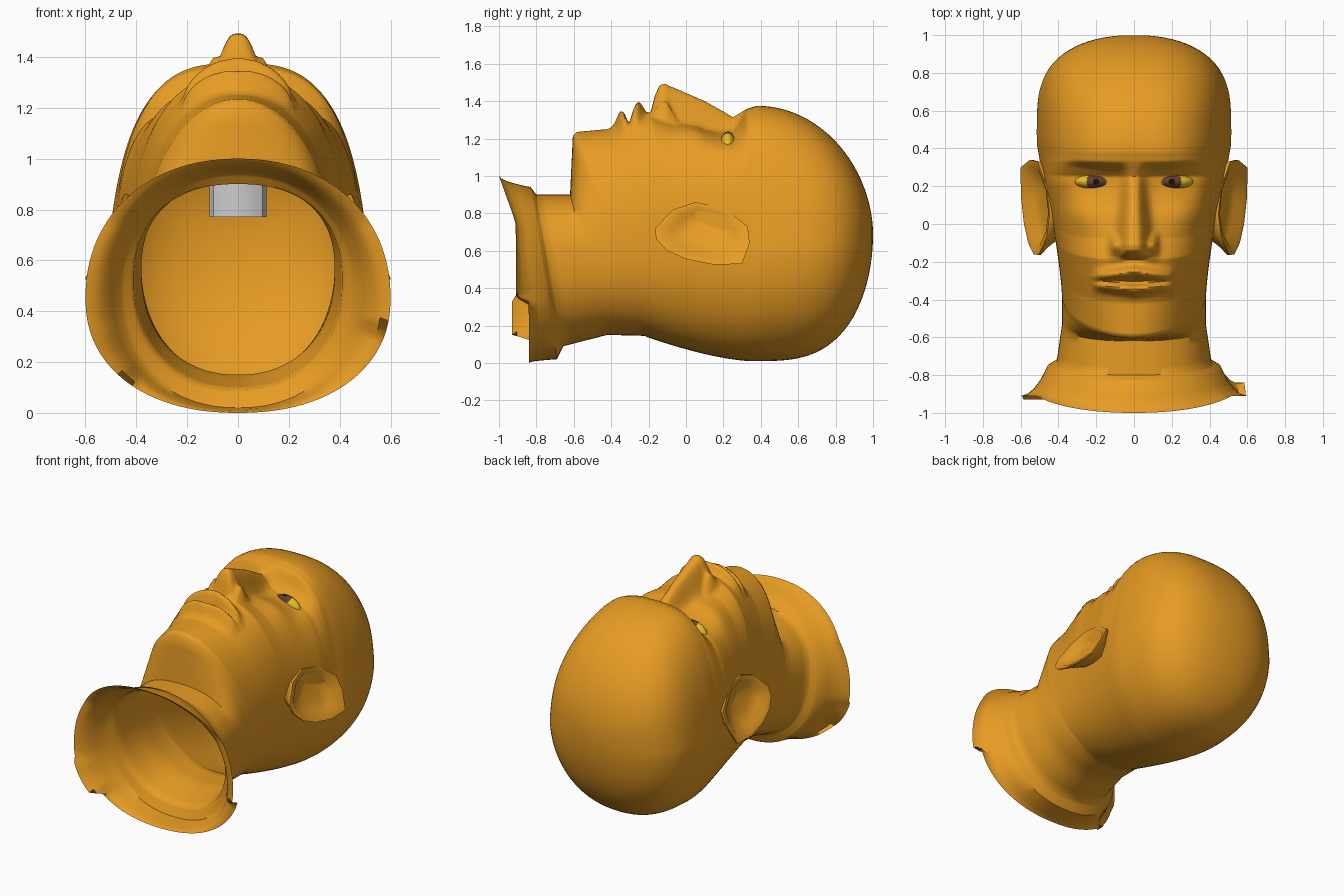
import bpy, bmesh, math

if "Cube" in bpy.data.objects:
    bpy.data.objects.remove(bpy.data.objects["Cube"])

def material(name, rgb):
    m = bpy.data.materials.new(name)
    m.diffuse_color = (*rgb, 1)
    m.use_nodes = True
    m.node_tree.nodes["Principled BSDF"].inputs["Base Color"].default_value = m.diffuse_color
    return m

SKIN = material("skin", (0.80, 0.33, 0.017))
YELLOW = material("eye_yellow", (0.80, 0.52, 0.02))
BROWN = material("iris_brown", (0.13, 0.045, 0.03))
BLACK = material("pupil_black", (0.005, 0.005, 0.005))

def finish(bm, name, mats, angle=50):
    bmesh.ops.recalc_face_normals(bm, faces=bm.faces)
    me = bpy.data.meshes.new(name)
    bm.to_mesh(me)
    bm.free()
    ob = bpy.data.objects.new(name, me)
    bpy.context.collection.objects.link(ob)
    for m in mats:
        me.materials.append(m)
    bpy.ops.object.select_all(action='DESELECT')
    ob.select_set(True)
    bpy.context.view_layer.objects.active = ob
    bpy.ops.object.shade_smooth_by_angle(angle=math.radians(angle))

def bridge(bm, rings):
    for a, b in zip(rings, rings[1:]):
        n = len(a)
        for i in range(n):
            j = (i + 1) % n
            bm.faces.new((a[i], a[j], b[j], b[i]))

def step(t):
    t = min(1, max(0, t))
    return t * t * (3 - 2 * t)

def g(v, c, s):
    return math.exp(-((v - c) / s) ** 2)

def lookup(keys, v):
    for (a, p), (b, q) in zip(keys, keys[1:]):
        if v <= b:
            return p + (q - p) * max(0, v - a) / (b - a)
    return keys[-1][1]

NOSE = [(-.19, 0), (-.165, .11), (-.14, .172), (-.11, .19), (-.07, .185), (.1, .135), (.2, .08), (.33, 0)]

# Facial relief: nose, nostril wings, lips, eye sockets and cheekbones
def relief(x, y):
    x = abs(x)
    s = .082 - .1 * min(.3, max(0, y + .1))
    nose = lookup(NOSE, y) * math.exp(-(x / s) ** 3)
    wing = .1 * math.exp(-((x - .085) / .04) ** 4) * g(y, -.11, .055)
    m = max(0, 1 - (x / .215) ** 2) ** .35
    lips = m * (.08 * g(y, -.255 - .12 * x, .034) + .065 * g(y, -.35 + .12 * x, .028)
                - .035 * g(y, -.304, .015))
    brow = .315 + .1 * x
    socket = .035 * math.exp(-((x - .2) / .14) ** 4) * step((brow - y) / .05) * step((y - .02) / .18)
    cheek = .02 * g(x, .29, .1) * g(y, .05, .1)
    return max(nose, wing) + lips - socket + cheek

# Neck rings: front y, front z, back y, back z, half width, widest z, roundness
NECK = [
    (-1, 1, -.84, 0, .6, .45, 2.15), (-.83, .94, -.69, .02, .46, .48, 2.1),
    (-.80, .90, -.655, .09, .41, .52, 2.3), (-.62, .90, -.42, .15, .38, .56, 2.4),
    (-.605, 1.215, -.22, .145, .38, .58, 2.0)]
# Midline of the face from chin to forehead (y, z), without nose and lips
FACE = [(-.585, 1.235), (-.42, 1.25), (-.3, 1.3), (-.19, 1.335), (-.08, 1.29),
        (.1, 1.265), (.25, 1.265), (.33, 1.36), (.38, 1.375)]

def face_ring(y):
    t = (y + .585) / .965
    yb = y + .4 * max(0, .34 - y)
    zb = .01 + .13 * max(0, (.35 - y) / .93) ** 1.5
    return y, lookup(FACE, y), yb, zb, .382 + .125 * t ** 1.4, .6, 2.0 + 1.1 * t

def skull_ring(y):
    u, v = (y - .38) / .62, abs(y - .5) / .5
    return (y, .69 + .685 * (1 - u ** 2) ** .53, y, .69 - .68 * (1 - u ** 3) ** .5,
            .515 * (1 - v ** 3.2) ** (1 / 2.2), .6 + .09 * u, 3.1 - .7 * u)

HALF = 70
ANGLES = [math.pi * (i / HALF) ** 1.6 for i in range(HALF + 1)]
ANGLES += [-a for a in reversed(ANGLES[1:-1])]

def ring_points(p, hem=0):
    yf, zf, yb, zb, w, zc, nf = p
    pts = []
    for a in ANGLES:
        s, c = math.sin(a), math.cos(a)
        h, n = (zf - zc, nf) if c > 0 else (zc - zb, 2.2)
        r = (abs(s / w) ** n + abs(c / h) ** n) ** (-1 / n)
        x, z = r * s, zc + r * c
        y = yb + (yf - yb) * (z - zb) / (zf - zb)
        # temples lean inward above the brow
        x *= 1 - .2 * step((y - .2) / .2) * max(0, z - .6)
        if hem > 0:   # uneven cut edge of the neck
            if z > .33:
                edge = min(-.91, -.91 - .36 * (z - .75))
            else:
                edge = -.93 if x < 0 and z > .14 else -.84
            y += hem * (edge - y)
        if y > -.5:
            z += relief(x, y) * step((z - .85) / .2) * step((y + .5) / .08)
        pts.append((x, y, z))
    return pts

# Head and neck: one skin lofted through tilted rings
rings = []
for k, (a, b) in enumerate(zip(NECK, NECK[1:])):
    for i in range(4):
        t = i / 4
        rings.append(ring_points([u + (v - u) * t for u, v in zip(a, b)], 1 - t if k == 0 else 0))
rings.append(ring_points(NECK[-1]))
rings += [ring_points(face_ring(-.585 + .965 * i / 120)) for i in range(121)]
rings += [ring_points(skull_ring(.38 + .619 * math.sin(i / 24 * math.pi / 2))) for i in range(1, 25)]
bm = bmesh.new()
rings = [[bm.verts.new(q) for q in r] for r in rings]
bridge(bm, rings)
bm.faces.new(rings[-1])
finish(bm, "head_and_neck", [SKIN])

# Ears: rim outline in (y, z), lofted from the skull to the rim and into the bowl
EAR = [(-.165, .72), (-.16, .66), (-.1, .6), (0, .555), (.15, .525), (.3, .53), (.34, .64),
       (.33, .73), (.2, .83), (.05, .86), (-.07, .82)]

def ear(side, name):
    bm = bmesh.new()
    rings = []
    for scale, dx in ((.6, -.14), (.85, -.05), (1, -.012), (1, 0), (.84, -.005), (.66, -.04), (.3, -.05)):
        ring = []
        for y, z in EAR:
            y, z = .1 + (y - .1) * scale, .69 + (z - .69) * scale
            x = .452 + .45 * (.85 - z) + dx + .02 * (y - .1)
            ring.append(bm.verts.new((side * x, y, z)))
        rings.append(ring)
    bridge(bm, rings)
    bm.faces.new(rings[-1])
    finish(bm, name, [SKIN])

# Eyes: almond ellipsoids with iris and pupil coloured by distance from the centre
def eye(side, name):
    bm = bmesh.new()
    bmesh.ops.create_uvsphere(bm, u_segments=48, v_segments=48, radius=1)
    for v in bm.verts:
        v.co = (side * .203 + v.co.x * .112, .224 + v.co.y * .045, 1.15 + v.co.z * .087)
    for f in bm.faces:
        c = f.calc_center_median()
        d = math.hypot(c.x - side * .2, c.y - .224)
        if c.z > 1.15:
            f.material_index = 2 if d < .016 else 1 if d < .05 else 0
    finish(bm, name, [YELLOW, BROWN, BLACK])

for side, word in ((-1, "left"), (1, "right")):
    ear(side, word + "_ear")
    eye(side, word + "_eye")

# Mouth cavity: grey tube behind the lips, visible through the open neck
bm = bmesh.new()
bmesh.ops.create_cone(bm, cap_ends=True, segments=12, radius1=1, radius2=1, depth=1)
for v in bm.verts:
    v.co = (v.co.x * .112, -.3 + v.co.y * .06, 1.015 + v.co.z * .49)
finish(bm, "mouth_cavity", [], 30)
